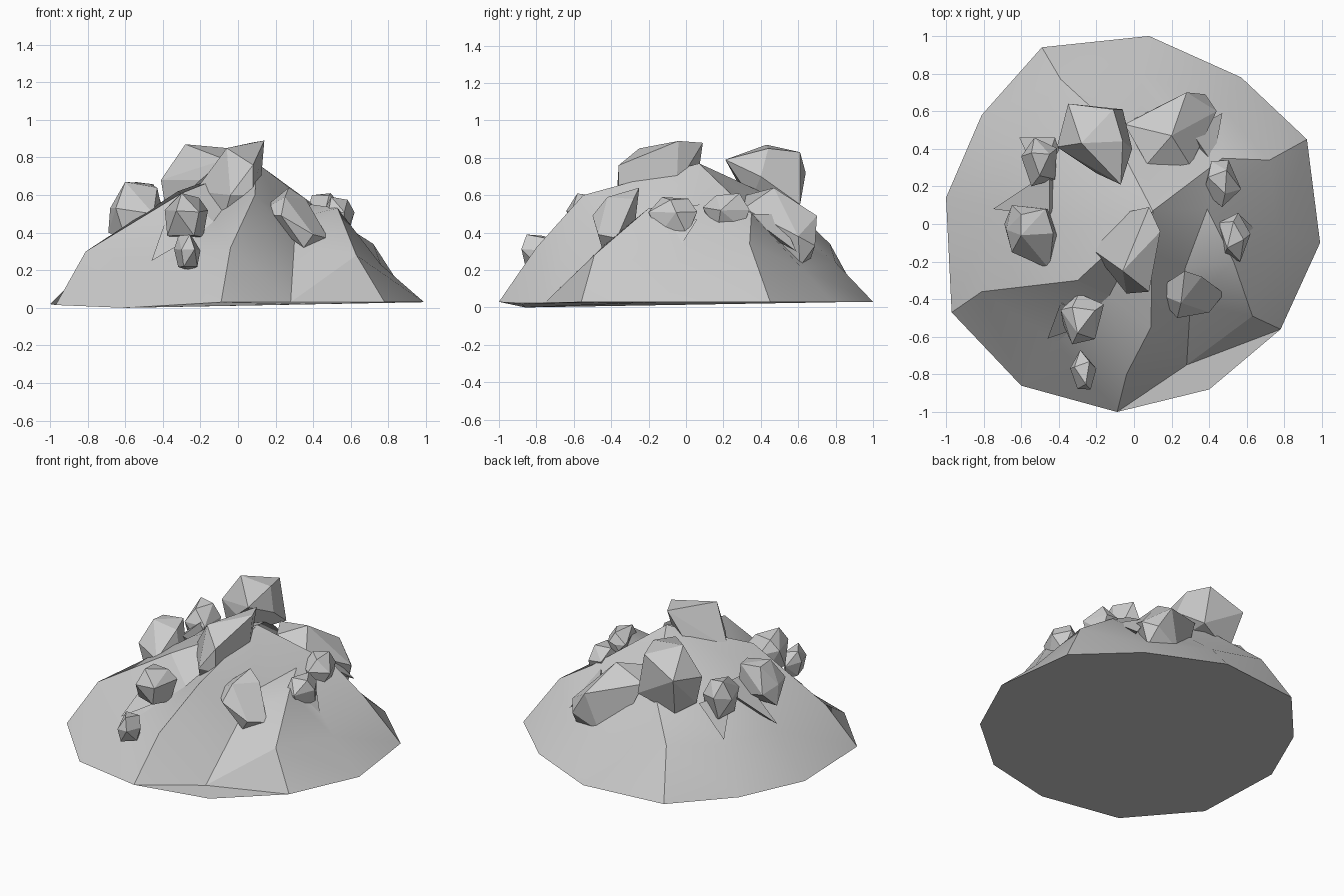
import bpy, bmesh, math, random
from mathutils import Vector

if "Cube" in bpy.data.objects:
    bpy.data.objects.remove(bpy.data.objects["Cube"])

stone = bpy.data.materials.new("grey_stone")
stone.diffuse_color = (0.6, 0.6, 0.6, 1)
stone.use_nodes = True
stone.node_tree.nodes["Principled BSDF"].inputs["Base Color"].default_value = stone.diffuse_color


def finish(name, bm, smooth_angle=None):
    bmesh.ops.recalc_face_normals(bm, faces=bm.faces)
    me = bpy.data.meshes.new(name)
    bm.to_mesh(me)
    bm.free()
    me.materials.append(stone)
    ob = bpy.data.objects.new(name, me)
    bpy.context.collection.objects.link(ob)
    if smooth_angle:
        bpy.ops.object.select_all(action='DESELECT')
        ob.select_set(True)
        bpy.context.view_layer.objects.active = ob
        bpy.ops.object.shade_smooth_by_angle(angle=math.radians(smooth_angle))
    return ob


def hull(name, points, flatten=14):
    """Faceted boulder: convex hull of a few corners, near-flat faces merged."""
    bm = bmesh.new()
    for p in points:
        bm.verts.new(p)
    res = bmesh.ops.convex_hull(bm, input=bm.verts)
    junk = [e for e in res["geom_interior"] if isinstance(e, bmesh.types.BMVert)]
    bmesh.ops.delete(bm, geom=junk, context='VERTS')
    bmesh.ops.dissolve_limit(bm, angle_limit=math.radians(flatten), verts=bm.verts, edges=bm.edges)
    return finish(name, bm)


def small_rock(name, lo, hi, seed):
    """Chunky flat-topped stone fitted exactly to a bounding box."""
    rnd = random.Random(seed)
    turn = rnd.uniform(0, 6.28)
    pts = []
    for count, radius, level in ((3, .6, 1), (5, 1, .2), (4, .75, -1)):
        for i in range(count):
            a = turn + level + i * math.tau / count + rnd.uniform(-.2, .2)
            r = radius * rnd.uniform(0.9, 1.1)
            pts.append(Vector((r * math.cos(a), r * math.sin(a), level + rnd.uniform(-.15, .15))))
    for k in range(3):
        a, b = min(p[k] for p in pts), max(p[k] for p in pts)
        for p in pts:
            p[k] = lo[k] + (p[k] - a) / (b - a) * (hi[k] - lo[k])
    return hull(name, pts)


# Mound: base, middle and shoulder rings rising to one peak
base = [(.08, 1, .03), (.57, .78, .03), (.92, .45, .03), (.99, -.10, .03), (.78, -.56, .03),
        (.40, -.88, .02), (-.09, -1, .03), (-.60, -.86, 0), (-.97, -.47, .015),
        (-1, .14, .02), (-.81, .58, .025), (-.49, .94, .03)]
middle = [(.04, .80, .24), (.47, .62, .21), (.72, .34, .34), (.76, -.05, .23), (.63, -.49, .28),
          (.28, -.75, .03), (-.04, -.80, .32), (-.41, -.63, .22), (-.81, -.36, .30),
          (-.74, .09, .28), (-.62, .44, .28), (-.39, .77, .34)]
shoulder = [(.04, .52, .47), (.30, .45, .42), (.47, .35, .50), (.39, .08, .55), (.53, -.20, .53),
            (.30, -.42, .35), (.09, -.55, .60), (-.13, -.38, .46), (-.30, -.30, .61),
            (-.32, -.03, .62), (-.42, .30, .54), (-.15, .55, .55)]
bm = bmesh.new()
rings = [[bm.verts.new(p) for p in ring] for ring in (base, middle, shoulder)]
peak = bm.verts.new((.10, .07, .77))
hollow = bm.verts.new((.27, -.24, .47))
bm.faces.new(rings[0])
for i in range(12):
    j = (i + 1) % 12
    for low, high in zip(rings, rings[1:]):
        if low is rings[0] and i == 5:      # flat toe of the front hollow
            bm.faces.new((low[i], low[j], high[i]))
            bm.faces.new((low[j], high[j], high[i]))
        elif low is rings[0] and i == 4:
            bm.faces.new((low[i], low[j], high[j]))
            bm.faces.new((low[i], high[j], high[i]))
        else:
            bm.faces.new((low[i], low[j], high[j], high[i]))
    if i in (3, 4, 5):                      # cliff dropping into the hollow
        bm.faces.new((rings[2][i], rings[2][j], hollow))
    else:
        bm.faces.new((rings[2][i], rings[2][j], peak))
bm.faces.new((rings[2][3], hollow, peak))
bm.faces.new((hollow, rings[2][6], peak))
finish("mound", bm, 27)

# Three large boulders around the summit
hull("summit_boulder", [
    (.14, -.04, .89), (.08, .09, .88), (-.06, -.25, .85), (.08, -.36, .76), (-.23, -.13, .62),
    (-.04, -.37, .60), (-.08, -.29, .46), (.08, -.36, .60), (.12, -.05, .65), (-.10, .05, .60)])
hull("back_left_boulder", [
    (-.28, .43, .87), (-.06, .44, .85), (-.11, .61, .83), (-.35, .64, .72), (-.41, .41, .68),
    (-.20, .27, .68), (-.07, .21, .79), (-.01, .40, .70), (-.06, .61, .55), (-.30, .55, .45),
    (-.38, .43, .50), (-.10, .35, .58)])
hull("back_right_boulder", [
    (-.05, .53, .58), (.20, .47, .64), (.28, .70, .49), (.38, .69, .33), (.44, .60, .38),
    (.40, .61, .22), (.32, .54, .25), (.30, .31, .53), (.07, .32, .60), (.20, .66, .24),
    (.04, .58, .36)])

# Two medium rocks with distinct outlines
hull("left_rock", [
    (-.60, .05, .66), (-.47, .08, .66), (-.43, -.05, .64), (-.60, -.06, .67), (-.68, -.03, .53),
    (-.65, -.15, .53), (-.45, -.24, .50), (-.65, .10, .50), (-.69, 0, .40), (-.60, -.15, .37),
    (-.41, -.06, .55), (-.45, .08, .45)])
hull("front_right_rock", [
    (.27, -.25, .64), (.36, -.28, .58), (.48, -.37, .37), (.40, -.47, .39), (.23, -.50, .49),
    (.35, -.45, .32), (.20, -.40, .48), (.25, -.42, .59), (.30, -.28, .38), (.10, -.36, .50)])

# Smaller rocks resting on the slopes: low corner, high corner
rocks = [((-.60, .20, .42), (-.41, .46, .67)), ((-.39, -.64, .37), (-.16, -.37, .61)),
         ((-.34, -.88, .20), (-.20, -.67, .39)), ((.45, -.20, .38), (.62, .06, .59)),
         ((.37, .09, .40), (.57, .34, .61))]
for n, (lo, hi) in enumerate(rocks):
    small_rock(f"slope_rock_{n + 1}", lo, hi, n + 3)

# Thin pointed ledges under the rocks: tip, left, right, buried corner
ledges = [((-.46, -.61, .25), (-.39, -.42, .45), (-.20, -.52, .40), (-.25, -.40, .42)),
          ((.70, -.08, .25), (.55, -.18, .45), (.55, .06, .47), (.45, -.05, .42)),
          ((-.75, .08, .32), (-.45, .28, .58), (-.45, .04, .56), (-.40, .15, .45)),
          ((-.61, .46, .32), (-.42, .46, .52), (-.50, .22, .52), (-.38, .33, .45)),
          ((.47, .59, .30), (.42, .32, .50), (.30, .50, .50), (.33, .40, .40))]
for n, pts in enumerate(ledges):
    hull(f"ledge_{n + 1}", pts, 1)
